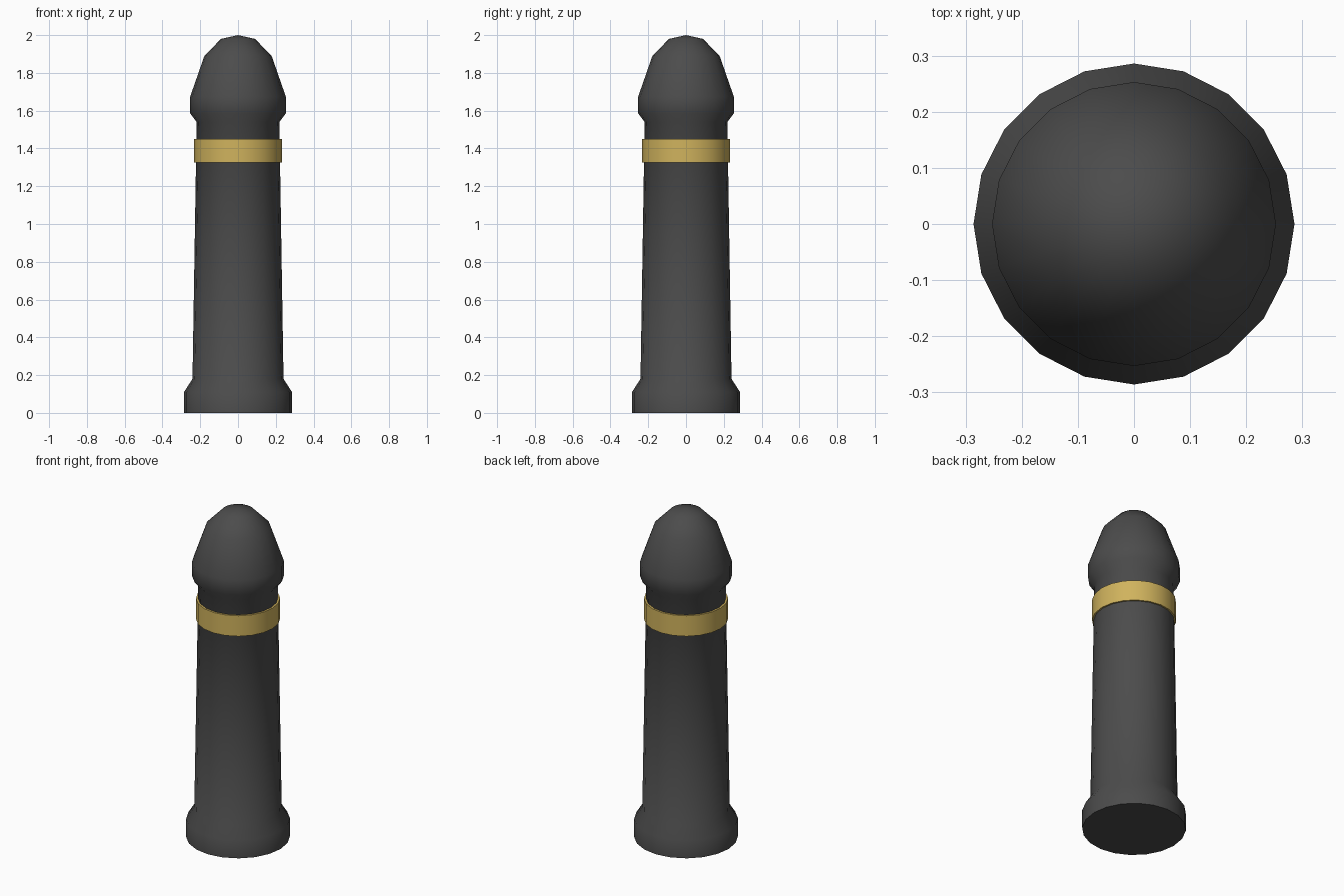
import bpy, bmesh, math

if "Cube" in bpy.data.objects:
    bpy.data.objects.remove(bpy.data.objects["Cube"])

SIDES = 20


def material(name, rgb):
    m = bpy.data.materials.new(name)
    m.diffuse_color = (*rgb, 1.0)
    m.use_nodes = True
    m.node_tree.nodes["Principled BSDF"].inputs["Base Color"].default_value = m.diffuse_color
    return m


def lathe(name, profile, mat, closed=False, angle=60):
    """Revolve (radius, z) points around z; radius 0 makes a pole."""
    bm = bmesh.new()
    rings = []
    for r, z in profile:
        if r == 0:
            rings.append([bm.verts.new((0, 0, z))] * SIDES)
        else:
            rings.append([bm.verts.new((r * math.cos(2 * math.pi * i / SIDES),
                                        r * math.sin(2 * math.pi * i / SIDES), z))
                          for i in range(SIDES)])
    pairs = list(zip(rings, rings[1:]))
    if closed:
        pairs.append((rings[-1], rings[0]))
    else:
        bm.faces.new(rings[0][::-1])
    for a, b in pairs:
        for i in range(SIDES):
            j = (i + 1) % SIDES
            quad = [a[i], a[j], b[j], b[i]]
            bm.faces.new(list(dict.fromkeys(quad)))
    bmesh.ops.recalc_face_normals(bm, faces=bm.faces)
    me = bpy.data.meshes.new(name)
    bm.to_mesh(me)
    bm.free()
    me.materials.append(mat)
    ob = bpy.data.objects.new(name, me)
    bpy.context.collection.objects.link(ob)
    bpy.ops.object.select_all(action='DESELECT')
    ob.select_set(True)
    bpy.context.view_layer.objects.active = ob
    bpy.ops.object.shade_smooth_by_angle(angle=math.radians(angle))
    return ob


iron = material("dark_iron", (0.072, 0.072, 0.072))
gold = material("gold_paint", (0.63, 0.45, 0.11))

# Bollard post: foot, tapered shaft, neck and domed cap
lathe("bollard_post", [
    (0.286, 0), (0.286, 0.11), (0.241, 0.18),
    (0.219, 1.54), (0.253, 1.585), (0.253, 1.675),
    (0.178, 1.89), (0.09, 1.98), (0, 2.0)], iron)

# Gold band around the upper shaft
lathe("gold_band", [
    (0.215, 1.325), (0.232, 1.325), (0.232, 1.45), (0.215, 1.45)],
    gold, closed=True)
